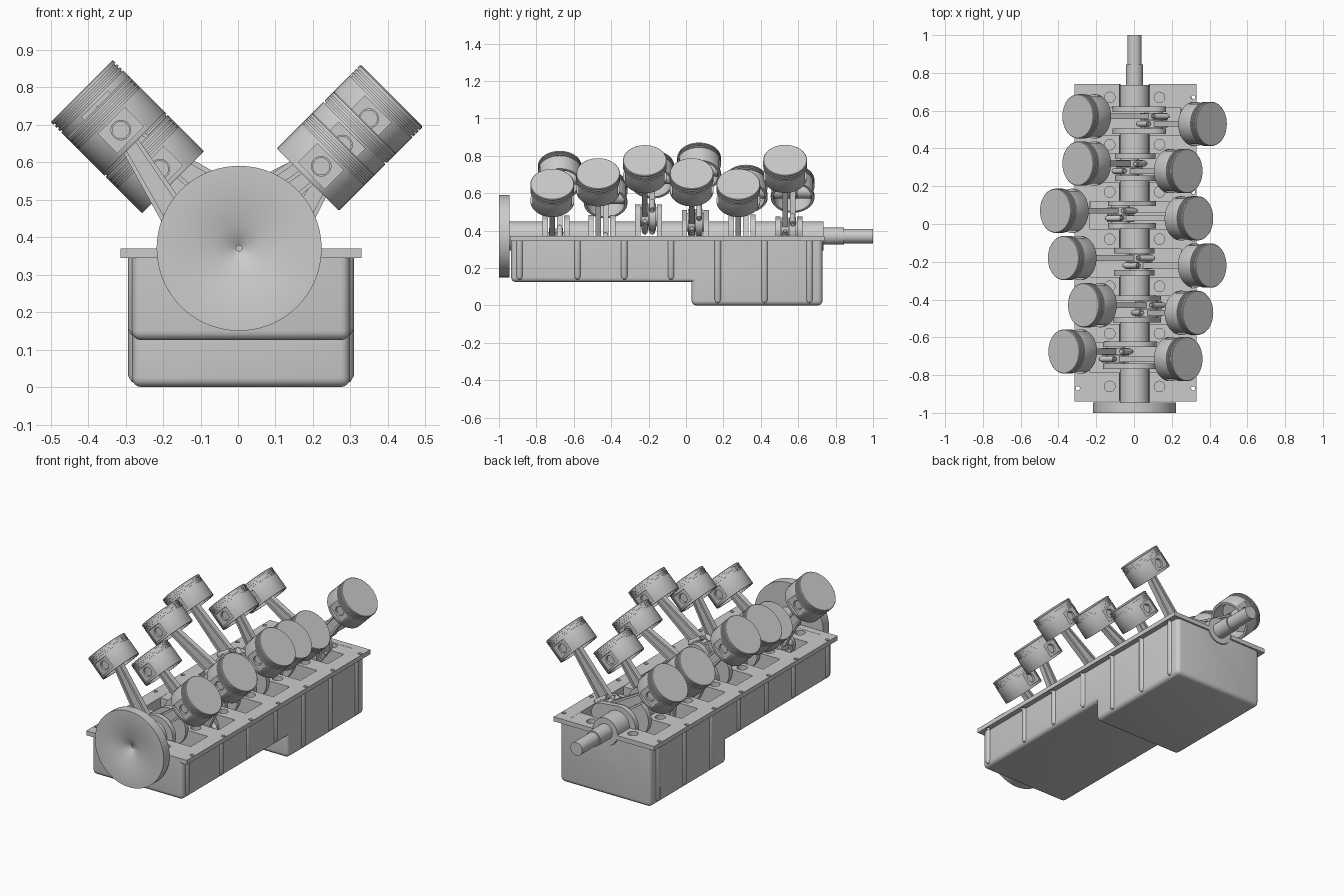
import bpy, bmesh
from math import sin, cos, pi, sqrt, acos, atan2, radians
from mathutils import Matrix, Vector

if "Cube" in bpy.data.objects:
    bpy.data.objects.remove(bpy.data.objects["Cube"])

CX, CZ = 0.003, 0.37          # crank axis
THROW, ROD, CROWN = 0.105, 0.404, 0.085
BAYS = [0.55, 0.30, 0.05, -0.20, -0.45, -0.695]
PIN_ANGLES = [15, 255, 135, 77, 315, 195]
PX = 0.008                    # oil pan centre
ALONG_Y = Matrix.Rotation(-pi / 2, 4, 'X')   # local z -> +y


def lathe(bm, prof, n=48, m=Matrix(), loop=False):
    rings = []
    for r, h in prof:
        if r == 0:
            rings.append([bm.verts.new(m @ Vector((0, 0, h)))])
        else:
            rings.append([bm.verts.new(m @ Vector((r * cos(2 * pi * i / n), r * sin(2 * pi * i / n), h)))
                          for i in range(n)])
    pairs = list(zip(rings, rings[1:]))
    if loop:
        pairs.append((rings[-1], rings[0]))
    for a, b in pairs:
        for i in range(n):
            j = (i + 1) % n
            if len(a) == 1:
                bm.faces.new((a[0], b[i], b[j]))
            elif len(b) == 1:
                bm.faces.new((a[i], a[j], b[0]))
            else:
                bm.faces.new((a[i], a[j], b[j], b[i]))


def rod_y(bm, r, y0, y1, x=0, z=0, n=48):
    lathe(bm, [(0, y0), (r, y0), (r, y1), (0, y1)], n, Matrix.Translation((x, 0, z)) @ ALONG_Y)


def rod_z(bm, r, z0, z1, x=0, y=0, n=24):
    lathe(bm, [(0, z0), (r, z0), (r, z1), (0, z1)], n, Matrix.Translation((x, y, 0)))


def tube_y(bm, ro, ri, y0, y1, z=0):
    lathe(bm, [(ri, y0), (ro, y0), (ro, y1), (ri, y1)], 40, Matrix.Translation((0, 0, z)) @ ALONG_Y, True)


def prism(bm, pts, y0, y1):
    a = [bm.verts.new((x, y0, z)) for x, z in pts]
    b = [bm.verts.new((x, y1, z)) for x, z in pts]
    bm.faces.new(a)
    bm.faces.new(b[::-1])
    for i in range(len(a)):
        j = (i + 1) % len(a)
        bm.faces.new((a[i], b[i], b[j], a[j]))


def box(bm, x0, x1, y0, y1, z0, z1):
    prism(bm, [(x0, z0), (x1, z0), (x1, z1), (x0, z1)], y0, y1)


def finish(name, bm):
    bmesh.ops.recalc_face_normals(bm, faces=bm.faces)
    me = bpy.data.meshes.new(name)
    bm.to_mesh(me)
    bm.free()
    ob = bpy.data.objects.new(name, me)
    bpy.context.collection.objects.link(ob)
    return ob


def cut(ob, build):
    bm = bmesh.new()
    build(bm)
    tool = finish("cutter", bm)
    tool.hide_render = True
    mod = ob.modifiers.new("cut", 'BOOLEAN')
    mod.operation, mod.solver, mod.object = 'DIFFERENCE', 'EXACT', tool
    dg = bpy.context.evaluated_depsgraph_get()
    me = bpy.data.meshes.new_from_object(ob.evaluated_get(dg))
    ob.modifiers.clear()
    ob.data = me
    bpy.data.objects.remove(tool)


# oil pan: stepped profile with rounded edges
bm = bmesh.new()
side = [(-.935, .125), (.03, .125), (.03, 0), (.73, 0), (.73, .36), (-.935, .36)]
a = [bm.verts.new((PX - .291, y, z)) for y, z in side]
face = bm.faces.new(a)
ext = bmesh.ops.extrude_face_region(bm, geom=[face])
bmesh.ops.translate(bm, vec=(.582, 0, 0), verts=[v for v in ext['geom'] if isinstance(v, bmesh.types.BMVert)])
bmesh.ops.recalc_face_normals(bm, faces=bm.faces)


def rounded(e):
    p, q = e.verts[0].co, e.verts[1].co
    on_top = p.z > .35 and q.z > .35
    inner = all(abs(c.y - .03) < .001 and abs(c.z - .125) < .001 for c in (p, q))
    return not on_top and not inner


bmesh.ops.bevel(bm, geom=[e for e in bm.edges if rounded(e)], offset=.025, segments=4, profile=.5, affect='EDGES')
pan = finish("oil_pan", bm)

# pan rim
bm = bmesh.new()
box(bm, PX - .322, PX + .322, -.94, .74, .344, .37)
rim = finish("pan_rim", bm)
for ob in (pan, rim):
    cut(ob, lambda b: box(b, PX - .24, PX + .24, -.90, .70, .155, .5))
    cut(ob, lambda b: rod_y(b, .08, -1.1, 1.1, CX, CZ))
cut(pan, lambda b: box(b, PX - .235, PX + .235, .06, .695, .03, .3))
MAINS = [-.87, -.58, -.33, -.08, .17, .42, .67]


def rim_holes(b):
    for y in MAINS:
        for s in (-1, 1):
            rod_z(b, .011, .3, .4, PX + s * .305, y, 16)


cut(rim, rim_holes)

# side ribs under the rim bolts
bm = bmesh.new()
for y in [-.89, -.58, -.33, -.08, .17, .42, .66]:
    low = .14 if y < 0 else .015
    for s in (-1, 1):
        lathe(bm, [(0, low - .005), (.012, low), (.02, low + .015), (.02, .35), (0, .35)], 20,
              Matrix.Translation((PX + s * .281, y, 0)))
finish("pan_ribs", bm)

# main bearing bulkheads across the pan
bm = bmesh.new()
for y in MAINS:
    w0, w1 = (-.91, -.785) if y == -.87 else (.615, .71) if y == .67 else (y - .05, y + .05)
    box(bm, PX - .245, PX + .245, w0, w1, .2, .369)
bulk = finish("bearing_bulkheads", bm)
cut(bulk, lambda b: rod_y(b, .08, -1.1, 1.1, CX, CZ))


def stud_holes(b):
    for y in [-.86] + MAINS[1:]:
        for s in (-1, 1):
            rod_z(b, .028, .31, .4, CX + s * .132, y)


cut(bulk, stud_holes)

# crankshaft: journals, nose, webs and pins
bm = bmesh.new()
edges = [-.95] + [y + s * .071 for y in BAYS[::-1] for s in (-1, 1)] + [.735]
for y0, y1 in zip(edges[::2], edges[1::2]):
    rod_y(bm, .078, y0, y1, CX, CZ)
rod_y(bm, .045, .73, .845, CX, CZ)
rod_y(bm, .038, .84, 1.0, CX, CZ)
R, r, D = .107, .066, THROW + .01
ha = acos((R - r) / D)
for y, ang in zip(BAYS, PIN_ANGLES):
    t = radians(ang)
    d = Vector((cos(t), sin(t)))
    c = Vector((CX, CZ))
    big, small = c - d * .01, c + d * THROW
    arc = lambda o, rad, a0, a1, n: [(o.x + rad * cos(t + a0 + (a1 - a0) * i / n),
                                      o.y + rad * sin(t + a0 + (a1 - a0) * i / n)) for i in range(n + 1)]
    outline = arc(small, r, -ha, ha, 18) + arc(big, R, ha, 2 * pi - ha, 30)
    for s in (-1, 1):
        prism(bm, outline, y + s * .044, y + s * .0725)
    rod_y(bm, .05, y - .05, y + .05, small.x, small.y)
finish("crankshaft", bm)

# flywheel with conical recess
bm = bmesh.new()
lathe(bm, [(0, -.96), (.008, -.96), (.008, -.965), (.065, -1), (.22, -1), (.22, -.945), (0, -.945)], 96,
      Matrix.Translation((CX, 0, CZ)) @ ALONG_Y)
finish("flywheel", bm)

# piston, origin at wrist pin
bm = bmesh.new()
prof = [(0, .085), (.114, .085), (.117, .082)]
for g in (.074, .062, .050):
    prof += [(.117, g), (.112, g), (.112, g - .005), (.117, g - .005)]
prof += [(.117, -.047), (.115, -.05), (.102, -.05), (.095, .035), (0, .04)]
lathe(bm, prof, 64)
piston = finish("piston", bm)
for s in (-1, 1):
    cut(piston, lambda b: box(b, -.05, .05, *sorted((s * .1, s * .14)), -.036, .036))
    cut(piston, lambda b: rod_y(b, .026, *sorted((s * .07, s * .14))))
bm = bmesh.new()
bm.from_mesh(piston.data)
for s in (-1, 1):
    tube_y(bm, .04, .026, s * .024, s * .0985)
rod_y(bm, .0235, -.09, .09)
piston_mesh = finish("piston_master", bm)

# connecting rod, origin at big end
bm = bmesh.new()
tube_y(bm, .072, .049, -.0185, .0185)
tube_y(bm, .036, .0225, -.02, .02, ROD)
z0, z1, b0, b1 = .055, ROD - .027, .042, .025
prism(bm, [(-b0, z0), (b0, z0), (b1, z1), (-b1, z1)], -.006, .006)
for s in (-1, 1):
    prism(bm, [(s * b0, z0), (s * (b0 - .014), z0), (s * (b1 - .01), z1), (s * b1, z1)], -.015, .015)
    rod_z(bm, .015, -.04, .045, s * .07, 0, 20)
    rod_z(bm, .011, -.05, .055, s * .07, 0, 6)
rod_mesh = finish("rod_master", bm)

bpy.ops.object.select_all(action='SELECT')
bpy.context.view_layer.objects.active = pan
bpy.ops.object.shade_smooth_by_angle(angle=radians(35))
pm, rm = piston_mesh.data, rod_mesh.data
for ob in (piston, piston_mesh, rod_mesh):
    bpy.data.objects.remove(ob)

# two banks of pistons and rods
for k, (y, ang) in enumerate(zip(BAYS, PIN_ANGLES), 1):
    pin = Vector((cos(radians(ang)), 0, sin(radians(ang)))) * THROW
    for bank, s, off in (("left", -1, .02), ("right", 1, -.02)):
        axis = Vector((s, 0, 1)).normalized()
        along = pin.dot(axis)
        wrist = axis * (along + sqrt(ROD ** 2 - (THROW ** 2 - along ** 2)))
        base = Vector((CX, y + off, CZ))
        diff = wrist - pin
        for name, me, pos, tilt in (("piston", pm, wrist, s * pi / 4),
                                    ("connecting_rod", rm, pin, atan2(diff.x, diff.z))):
            ob = bpy.data.objects.new(f"{name}_{bank}_{k}", me)
            ob.location = base + pos
            ob.rotation_euler = (0, tilt, 0)
            bpy.context.collection.objects.link(ob)
